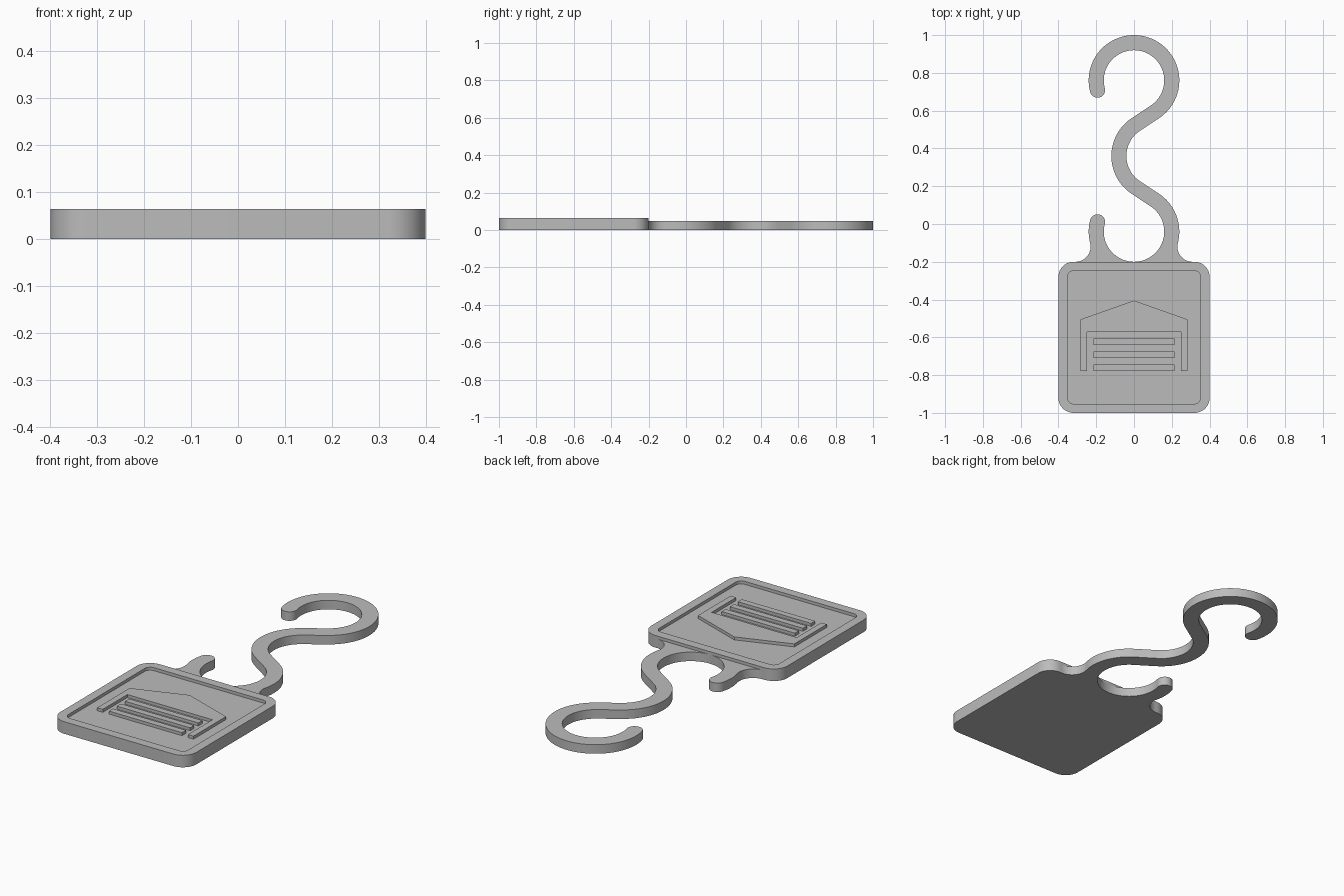
import bpy
import bmesh
from math import radians, cos, sin, acos, atan2, degrees, hypot

cube = bpy.data.objects.get("Cube")
if cube:
    bpy.data.objects.remove(cube, do_unlink=True)

grey = bpy.data.materials.new("plain_grey")
grey.use_nodes = True
colour = (0.5, 0.5, 0.5, 1)
grey.diffuse_color = colour
grey.node_tree.nodes["Principled BSDF"].inputs["Base Color"].default_value = colour

TOP = 0.064     # rim and emblem height
FLOOR = 0.048   # recessed panel and hook height


def arc(centre, r, a0, a1, step=4):
    """Points along an arc, angles in degrees."""
    n = max(2, round(abs(a1 - a0) / step))
    angles = [radians(a0 + (a1 - a0) * i / n) for i in range(n + 1)]
    return [(centre[0] + r * cos(a), centre[1] + r * sin(a)) for a in angles]


def rounded_rect(half_x, y0, y1, r):
    corners = [(half_x - r, y1 - r), (-half_x + r, y1 - r),
               (-half_x + r, y0 + r), (half_x - r, y0 + r)]
    return [p for i, c in enumerate(corners) for p in arc(c, r, 90 * i, 90 * i + 90, 6)]


def finish(name, bm):
    bmesh.ops.recalc_face_normals(bm, faces=bm.faces)
    mesh = bpy.data.meshes.new(name)
    bm.to_mesh(mesh)
    bm.free()
    mesh.materials.append(grey)
    obj = bpy.data.objects.new(name, mesh)
    bpy.context.collection.objects.link(obj)
    bpy.ops.object.select_all(action="DESELECT")
    obj.select_set(True)
    bpy.context.view_layer.objects.active = obj
    bpy.ops.object.shade_smooth_by_angle(angle=radians(30))


def slab(name, outline, z0, z1):
    """Extrude a flat outline from z0 to z1."""
    clean = [p for i, p in enumerate(outline)
             if hypot(p[0] - outline[i - 1][0], p[1] - outline[i - 1][1]) > 1e-5]
    bm = bmesh.new()
    face = bm.faces.new([bm.verts.new((x, y, z0)) for x, y in clean])
    out = bmesh.ops.extrude_face_region(bm, geom=[face], use_keep_orig=True)
    verts = [v for v in out["geom"] if isinstance(v, bmesh.types.BMVert)]
    bmesh.ops.translate(bm, verts=verts, vec=(0, 0, z1 - z0))
    finish(name, bm)


# Tag plate with a raised rim round a recessed panel
bm = bmesh.new()
outer = rounded_rect(0.4, -1, -0.2, 0.08)
inner = rounded_rect(0.352, -0.952, -0.248, 0.032)
rings = [[bm.verts.new((x, y, z)) for x, y in pts]
         for pts, z in ((outer, 0), (outer, TOP), (inner, TOP), (inner, FLOOR))]
for low, high in zip(rings, rings[1:]):
    for i in range(len(low)):
        bm.faces.new((low[i - 1], low[i], high[i], high[i - 1]))
bm.faces.new(rings[0])
bm.faces.new(rings[-1])
finish("tag_plate", bm)

# S-shaped hook: three arcs joined by tangents, with filleted roots
MID, HALF = 0.2, 0.04
IN, OUT = MID - HALF, MID + HALF
top_c, mid_c, low_c = (0, 0.76), (0.12, 0.36), (0, -0.04)
dx, dy = mid_c[0], top_c[1] - mid_c[1]
join = degrees(atan2(dy, dx) - acos(2 * MID / hypot(dx, dy)))
fillet_r = 0.08
fillet_y = -0.2 + fillet_r
fillet_x = ((OUT + fillet_r) ** 2 - (fillet_y - low_c[1]) ** 2) ** 0.5
root = degrees(atan2(low_c[1] - fillet_y, fillet_x))
tip = 15
top_tip = arc(top_c, MID, 180 + tip, 180 + tip)[0]
low_tip = arc(low_c, MID, 180 - tip, 180 - tip)[0]
outline = (
    arc(top_c, OUT, 180 + tip, -join)
    + arc(mid_c, IN, 180 - join, 180 + join)
    + arc(low_c, OUT, join, -root)
    + arc((fillet_x, fillet_y), fillet_r, 180 - root, 270)
    + [(fillet_x, -0.206), (-fillet_x, -0.206)]
    + arc((-fillet_x, fillet_y), fillet_r, -90, root)
    + arc(low_c, OUT, 180 + root, 180 - tip)
    + arc(low_tip, HALF, 180 - tip, -tip, 10)
    + arc(low_c, IN, 180 - tip, 360 + join)
    + arc(mid_c, OUT, 180 + join, 180 - join)
    + arc(top_c, IN, -join, 180 + tip)
    + arc(top_tip, HALF, tip, tip - 180, 10))
slab("hook", outline, 0, FLOOR)

# Raised emblem: gabled frame and three door slats
half = [(0.283, -0.505), (0.283, -0.778), (0.25, -0.778), (0.25, -0.572)]
frame = [(0, -0.405)] + half + [(-x, y) for x, y in reversed(half)]
slab("gabled_frame", frame, FLOOR - 0.01, TOP)
for i in range(3):
    y = -0.624 - 0.068 * i
    slab(f"door_slat_{i + 1}", [(-0.215, y - 0.017), (0.215, y - 0.017),
                                (0.215, y + 0.017), (-0.215, y + 0.017)], FLOOR - 0.01, TOP)
